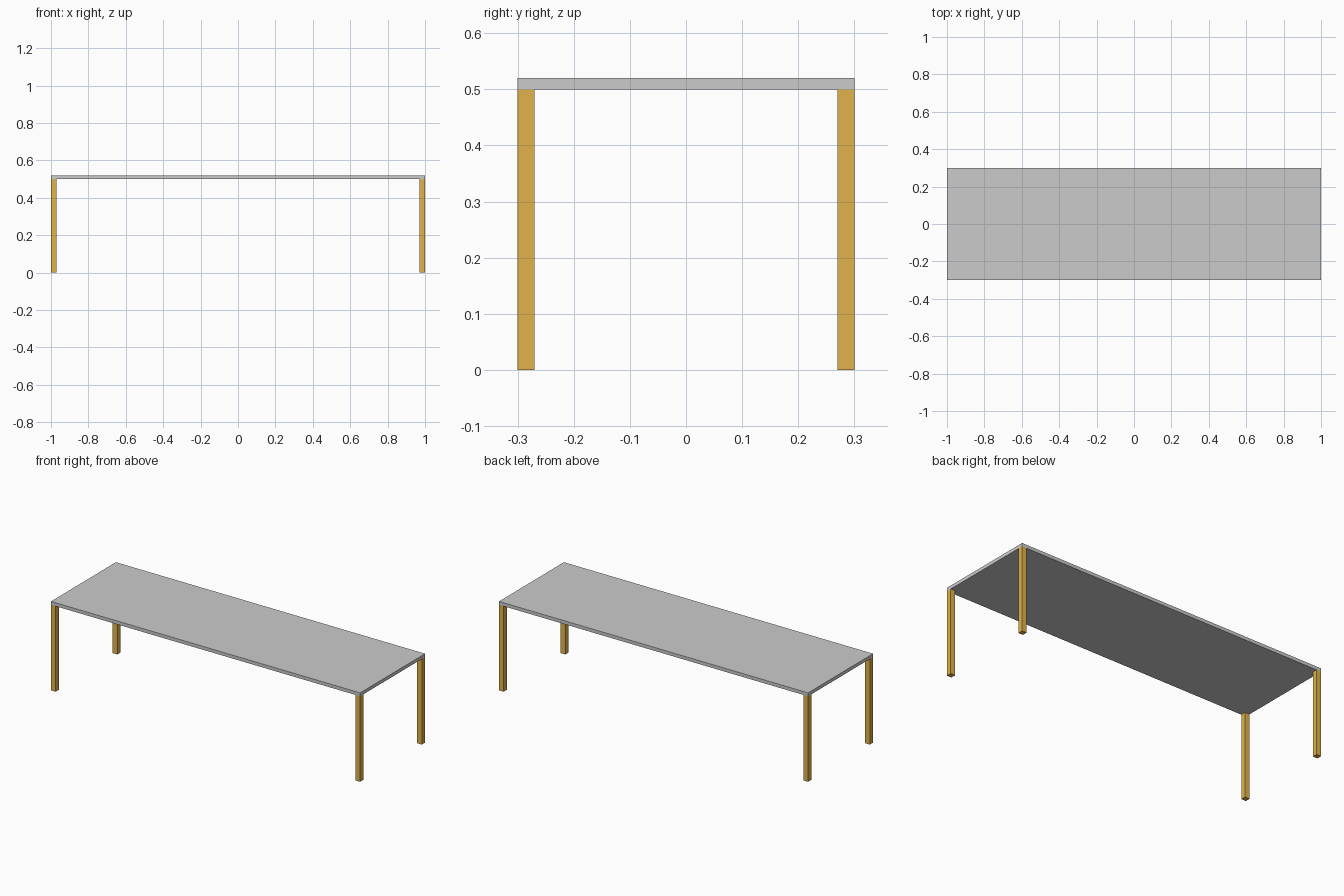
import bpy

if "Cube" in bpy.data.objects:
    bpy.data.objects.remove(bpy.data.objects["Cube"])

LENGTH, DEPTH = 2.0, 0.6
LEG, LEG_H, TOP_H = 0.03, 0.5, 0.02


def box(name, size, centre):
    bpy.ops.mesh.primitive_cube_add(size=1, location=centre)
    obj = bpy.context.object
    obj.name = name
    obj.scale = size
    bpy.ops.object.transform_apply(location=False, rotation=False, scale=True)
    return obj


wood = bpy.data.materials.new("wood")
wood.diffuse_color = (0.75, 0.45, 0.07, 1)
wood.use_nodes = True
wood.node_tree.nodes["Principled BSDF"].inputs["Base Color"].default_value = wood.diffuse_color

# Thin slab top
box("table_top", (LENGTH, DEPTH, TOP_H), (0, 0, LEG_H + TOP_H / 2))

# Square legs flush with the corners
for side, sx in (("left", -1), ("right", 1)):
    for end, sy in (("front", -1), ("back", 1)):
        leg = box(f"{end}_{side}_leg", (LEG, LEG, LEG_H),
                  (sx * (LENGTH - LEG) / 2, sy * (DEPTH - LEG) / 2, LEG_H / 2))
        leg.data.materials.append(wood)
